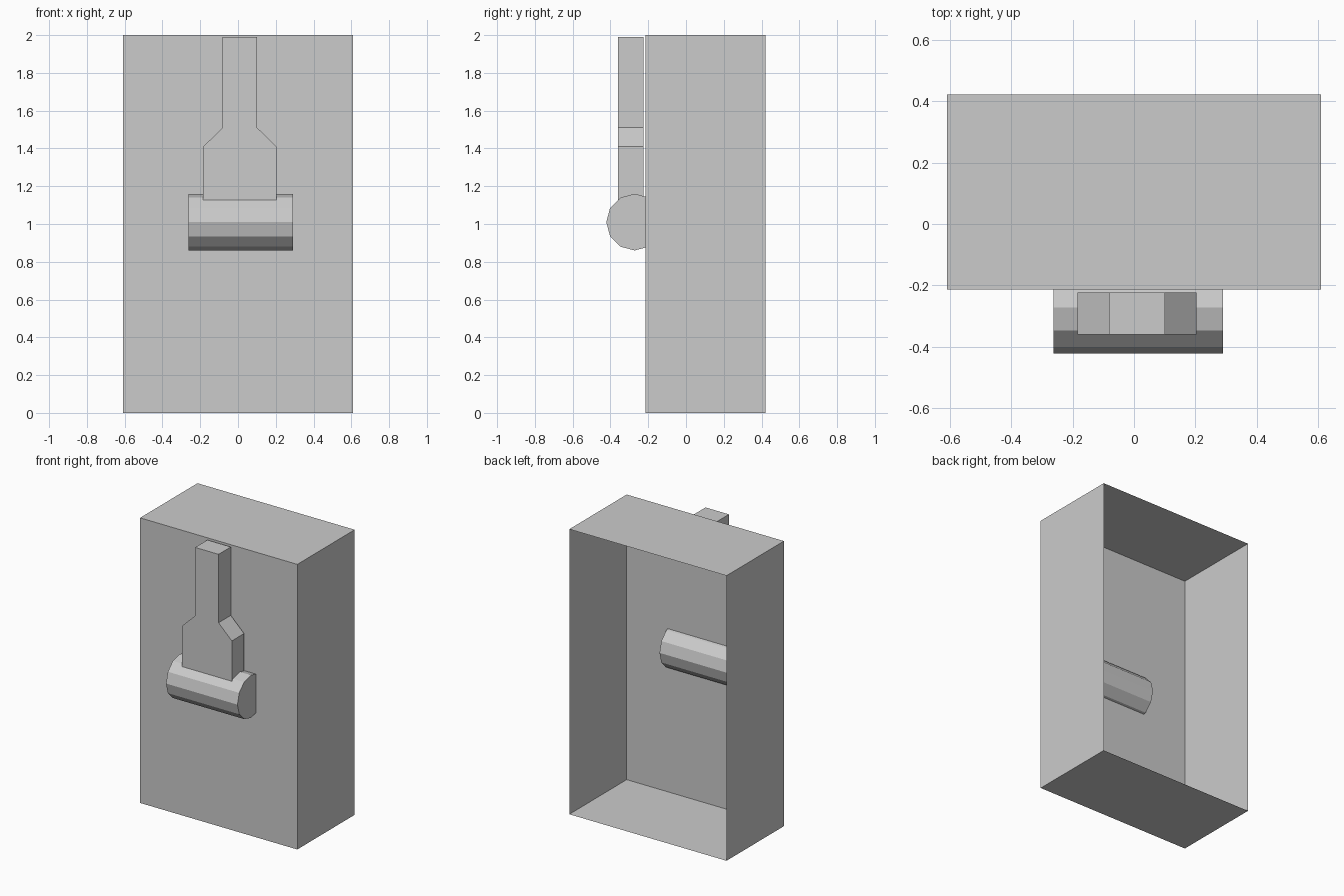
import bpy, bmesh
from math import cos, sin, tau

if "Cube" in bpy.data.objects:
    bpy.data.objects.remove(bpy.data.objects["Cube"])


def prism(name, outline, place, a, b):
    """Extrude a 2D outline between depths a and b; place maps (u, v, depth) to xyz."""
    bm = bmesh.new()
    base = bm.faces.new([bm.verts.new(place(u, v, a)) for u, v in outline])
    ext = bmesh.ops.extrude_face_region(bm, geom=[base], use_keep_orig=True)
    top = [g for g in ext["geom"] if isinstance(g, bmesh.types.BMVert)]
    shift = place(0, 0, b - a)
    bmesh.ops.translate(bm, verts=top, vec=shift)
    bmesh.ops.recalc_face_normals(bm, faces=bm.faces)
    return finish(name, bm)


def finish(name, bm):
    mesh = bpy.data.meshes.new(name)
    bm.to_mesh(mesh)
    bm.free()
    obj = bpy.data.objects.new(name, mesh)
    bpy.context.collection.objects.link(obj)
    return obj


# Thin-walled housing, open at the back
bm = bmesh.new()
bmesh.ops.create_cube(bm, size=1)
bmesh.ops.scale(bm, verts=bm.verts, vec=(1.22, 0.636, 2))
bmesh.ops.translate(bm, verts=bm.verts, vec=(0, 0.104, 1))
back = [f for f in bm.faces if f.normal.y > 0.9]
bmesh.ops.delete(bm, geom=back, context='FACES_ONLY')
finish("housing", bm)

# Twelve-sided pivot barrel lying across the front, passing through the panel
circle = [(-0.272 + 0.15 * cos(tau * i / 12), 1.01 + 0.15 * sin(tau * i / 12))
          for i in range(12)]
prism("pivot_barrel", circle, lambda u, v, d: (d, u, v), -0.263, 0.291)

# Lever: wide base tapering to a narrow handle, slightly right of centre
half = [(0.194, 1.02), (0.194, 1.41), (0.091, 1.51), (0.091, 1.99)]
cx = 0.01
profile = [(cx + x, z) for x, z in half] + [(cx - x, z) for x, z in reversed(half)]
prism("lever", profile, lambda u, v, d: (u, d, v), -0.36, -0.224)
